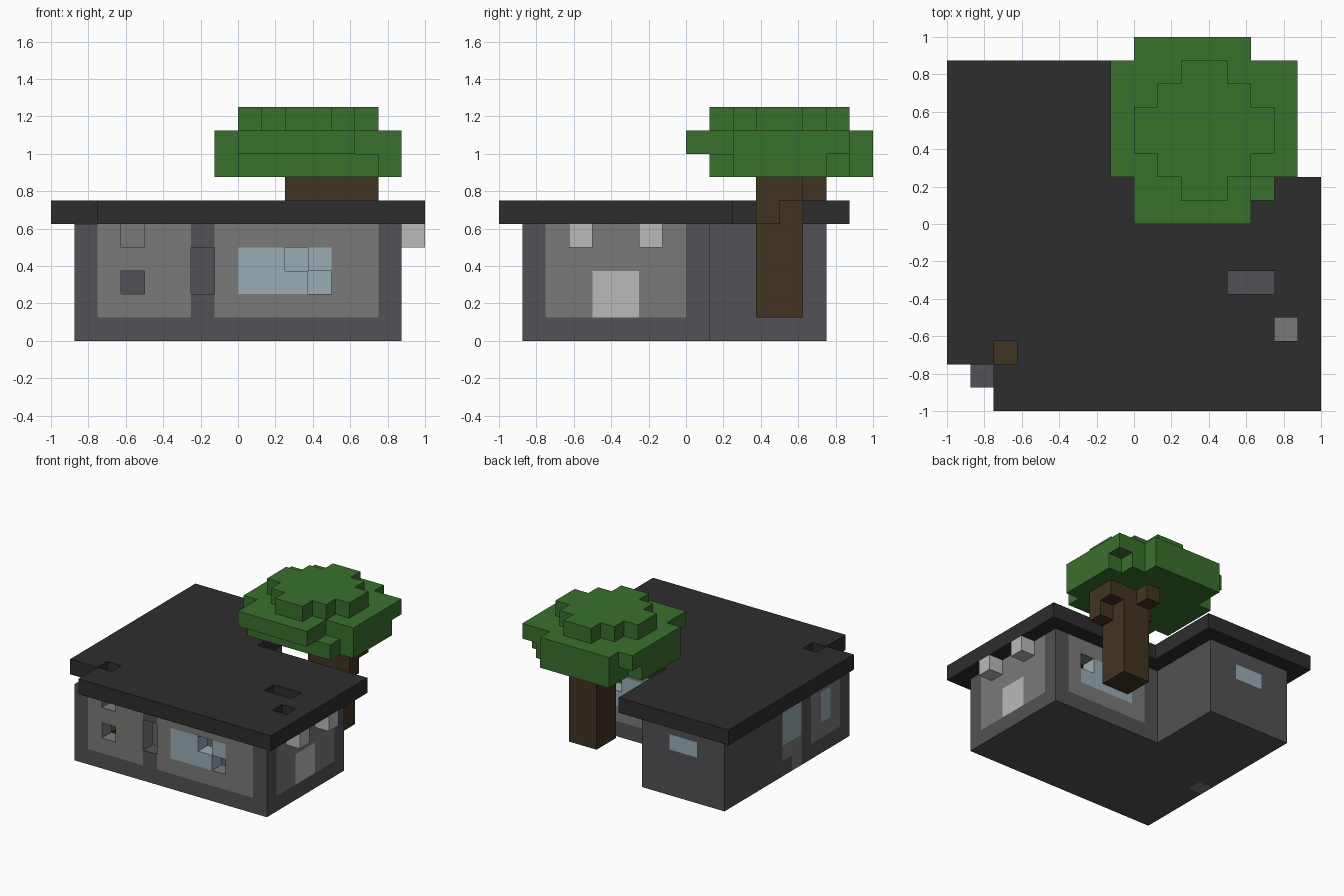
import bpy
import bmesh
from math import radians
from itertools import product

if "Cube" in bpy.data.objects:
    bpy.data.objects.remove(bpy.data.objects["Cube"], do_unlink=True)

UNIT = 0.125  # edge of one building block


def material(name, r, g, b):
    m = bpy.data.materials.new(name)
    m.use_nodes = True
    m.diffuse_color = (r, g, b, 1)
    bsdf = m.node_tree.nodes["Principled BSDF"]
    bsdf.inputs["Base Color"].default_value = (r, g, b, 1)
    bsdf.inputs["Roughness"].default_value = 0.9
    return m


WALL = material("dark grey wall", .085, .083, .093)
PANEL = material("mid grey panel", .195, .195, .193)
PALE = material("pale grey", .48, .49, .485)
GLASS = material("pale blue glass", .32, .42, .46)
ROOF = material("charcoal roof", .027, .027, .027)
BARK = material("brown bark", .054, .034, .016)
LEAF = material("green leaves", .042, .16, .026)


def fill(cells, xs, ys, zs, mat):
    """Fill a box of blocks with a material, or carve it when mat is None."""
    for c in product(range(*xs), range(*ys), range(*zs)):
        if mat:
            cells[c] = mat
        else:
            cells.pop(c, None)


def build(name, cells):
    """Skin the exposed block sides and merge flat areas of one colour."""
    mats = list(dict.fromkeys(cells.values()))
    bm = bmesh.new()
    verts = {}

    def vert(p):
        if p not in verts:
            verts[p] = bm.verts.new([UNIT * v for v in p])
        return verts[p]

    for cell, mat in cells.items():
        for axis, side in product(range(3), (0, 1)):
            near = list(cell)
            near[axis] += 2 * side - 1
            if tuple(near) in cells:
                continue
            u, v = (axis + 1) % 3, (axis + 2) % 3
            ring = []
            for du, dv in ((0, 0), (1, 0), (1, 1), (0, 1)):
                p = list(cell)
                p[axis] += side
                p[u] += du
                p[v] += dv
                ring.append(vert(tuple(p)))
            face = bm.faces.new(ring if side else ring[::-1])
            face.material_index = mats.index(mat)
    bmesh.ops.dissolve_limit(bm, angle_limit=radians(1), verts=bm.verts[:],
                             edges=bm.edges[:], delimit={'MATERIAL'})
    mesh = bpy.data.meshes.new(name)
    bm.to_mesh(mesh)
    bm.free()
    for m in mats:
        mesh.materials.append(m)
    ob = bpy.data.objects.new(name, mesh)
    bpy.context.collection.objects.link(ob)
    return ob


# L-shaped hollow house with a floor slab
house = {}
fill(house, (-7, 7), (-7, 1), (0, 5), WALL)
fill(house, (-7, -1), (1, 6), (0, 5), WALL)
fill(house, (-6, 6), (-6, 0), (1, 5), None)
fill(house, (-6, -2), (0, 5), (1, 5), None)

# Front wall: two panels, a wide window and gaps
FRONT = (-7, -6)
fill(house, (-6, -2), FRONT, (1, 5), PANEL)
fill(house, (-1, 6), FRONT, (1, 5), PANEL)
fill(house, (0, 4), FRONT, (2, 4), GLASS)
for xs, zs in (((-5, -4), (4, 5)), ((-5, -4), (2, 3)), ((-2, -1), (2, 4)),
               ((2, 3), (3, 4)), ((3, 4), (2, 3))):
    fill(house, xs, FRONT, zs, None)

# Left-hand end wall of the front block: panel and door
END = (6, 7)
fill(house, END, (-6, 0), (1, 5), PANEL)
fill(house, END, (-4, -2), (1, 3), PALE)

# Long side wall: glazed door, step, panel and narrow window
SIDE = (-7, -6)
fill(house, SIDE, (-2, 0), (1, 2), PANEL)
fill(house, SIDE, (-2, 0), (2, 5), GLASS)
fill(house, SIDE, (-2, -1), (0, 1), PANEL)
fill(house, SIDE, (-6, -3), (1, 5), PANEL)
fill(house, SIDE, (-5, -4), (2, 4), GLASS)

# Rear wing window and courtyard wall with its window
fill(house, (-5, -3), (5, 6), (3, 4), GLASS)
fill(house, (0, 6), (0, 1), (1, 5), PANEL)
fill(house, (1, 5), (0, 1), (2, 4), GLASS)
fill(house, (4, 5), (0, 1), (3, 4), None)
build("house_walls", house)

# Inner partition pieces and a low bench
inside = {}
fill(inside, (-2, -1), (0, 1), (1, 5), PANEL)
fill(inside, (-5, -4), (4, 5), (4, 5), PANEL)
fill(inside, (-6, -5), (-6, -5), (1, 2), BARK)
build("interior_fittings", inside)

# Small lamp blocks under the eaves
lamps = {}
for y in (-5, -2):
    fill(lamps, (7, 8), (y, y + 1), (4, 5), PALE)
build("wall_lamps", lamps)

# Flat roof with a missing corner and openings
roof = {}
fill(roof, (-8, 8), (-8, 2), (5, 6), ROOF)
fill(roof, (-8, 0), (2, 7), (5, 6), ROOF)
for xs, ys in (((-8, -6), (-8, -6)), ((-6, -5), (-6, -5)),
               ((4, 6), (-3, -2)), ((6, 7), (-5, -4))):
    fill(roof, xs, ys, (5, 6), None)
build("flat_roof", roof)

# Tree trunk and stub branches
trunk = {}
fill(trunk, (3, 5), (3, 5), (1, 7), BARK)
fill(trunk, (5, 6), (3, 4), (5, 7), BARK)
fill(trunk, (5, 6), (4, 5), (6, 7), BARK)
fill(trunk, (3, 4), (5, 6), (6, 7), BARK)
fill(trunk, (2, 3), (3, 4), (6, 7), BARK)
build("tree_trunk", trunk)

# Three stepped layers of leaves
leaves = {}
fill(leaves, (-1, 7), (2, 6), (7, 8), LEAF)
fill(leaves, (0, 6), (1, 7), (7, 8), LEAF)
fill(leaves, (0, 5), (7, 8), (7, 8), LEAF)
fill(leaves, (-1, 7), (2, 7), (8, 9), LEAF)
fill(leaves, (0, 5), (0, 8), (8, 9), LEAF)
for half_x, half_y in ((1, 3), (2, 2), (3, 1)):
    fill(leaves, (3 - half_x, 3 + half_x), (4 - half_y, 4 + half_y), (9, 10), LEAF)
build("tree_canopy", leaves)
